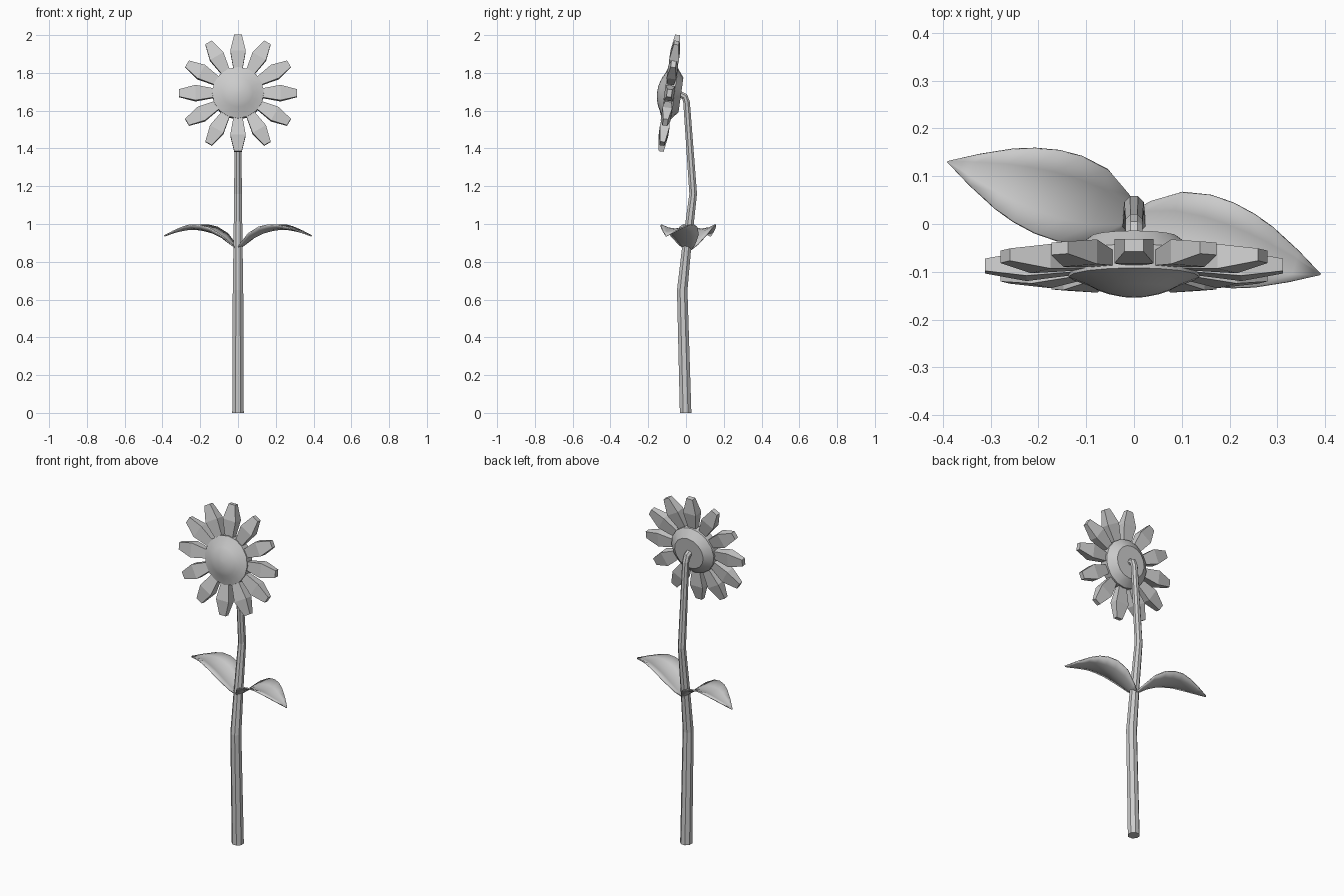
import bpy, bmesh
from math import sin, cos, pi, radians
from mathutils import Matrix, Vector

if "Cube" in bpy.data.objects:
    bpy.data.objects.remove(bpy.data.objects["Cube"])


def loft(name, rings, closed=True, smooth=None, matrix=Matrix()):
    """Skin a list of equal-length point rings; closed rings get end caps."""
    bm = bmesh.new()
    rows = [[bm.verts.new(matrix @ Vector(p)) for p in ring] for ring in rings]
    n = len(rows[0])
    for a, b in zip(rows, rows[1:]):
        for i in range(n if closed else n - 1):
            j = (i + 1) % n
            bm.faces.new((a[i], a[j], b[j], b[i]))
    if closed:
        bm.faces.new(rows[0])
        bm.faces.new(rows[-1])
    bmesh.ops.recalc_face_normals(bm, faces=bm.faces)
    mesh = bpy.data.meshes.new(name)
    bm.to_mesh(mesh)
    bm.free()
    obj = bpy.data.objects.new(name, mesh)
    bpy.context.collection.objects.link(obj)
    if smooth:
        for poly in mesh.polygons:
            poly.use_smooth = True
        mesh.set_sharp_from_angle(angle=radians(smooth))
    return obj


# Stem: tapered eight-sided tube with gentle bends and a hooked top
stem_path = [(-0.002, 0, 0.033), (-0.02, 0.65, 0.030), (0.005, 0.89, 0.026),
             (0.038, 1.16, 0.022), (0.003, 1.645, 0.019), (-0.007, 1.675, 0.019),
             (-0.045, 1.693, 0.019)]
tangents = []
for i in range(len(stem_path)):
    a, b = stem_path[max(i - 1, 0)], stem_path[min(i + 1, len(stem_path) - 1)]
    tangents.append(Vector((0, b[0] - a[0], b[1] - a[1])).normalized())
tangents[0] = Vector((0, 0, 1))
stem_rings = []
for (y, z, r), t in zip(stem_path, tangents):
    side = Vector((0, t.z, -t.y))
    stem_rings.append([Vector((r * cos(a), y, z)) + side * r * sin(a)
                       for a in [2 * pi * (k + 0.5) / 8 for k in range(8)]])
loft("stem", stem_rings)

# Flower head frame: tilted slightly upward, facing -y
head = Matrix.Translation((0, -0.088, 1.6925)) @ Matrix.Rotation(radians(-8), 4, 'X')

# Seed disc: lathed rim with a flat back and domed centre (radius, depth)
disc_profile = [(0.092, 0.062), (0.137, 0.027), (0.137, -0.023), (0.10, -0.037),
                (0.08, -0.048), (0.055, -0.057), (0.028, -0.063), (0.006, -0.065)]
SIDES = 16
loft("seed_disc",
     [[(r * cos(2 * pi * k / SIDES), y, r * sin(2 * pi * k / SIDES))
       for k in range(SIDES)] for r, y in disc_profile],
     smooth=30, matrix=head)

# Petals: twelve faceted blocks (distance, half width, half thickness)
petal_sections = [(0.10, 0.019, 0.013), (0.225, 0.041, 0.026), (0.3115, 0.020, 0.013)]
for k in range(12):
    loft(f"petal_{k + 1}",
         [[(-w, -t, d), (w, -t, d), (w, t, d), (-w, t, d)] for d, w, t in petal_sections],
         matrix=head @ Matrix.Rotation(k * pi / 6, 4, 'Y'))

# Leaves: arched, cupped blades on opposite sides (along, half width, height)
leaf_sections = [(0, 0.018, 0.865), (0.025, 0.045, 0.885), (0.08, 0.081, 0.925),
                 (0.14, 0.092, 0.953), (0.19, 0.090, 0.966), (0.24, 0.080, 0.973),
                 (0.285, 0.065, 0.970), (0.35, 0.034, 0.957), (0.407, 0.002, 0.937)]
for name, angle in (("leaf_left", 180 - 16.8), ("leaf_right", -16.8)):
    place = Matrix.Translation((0, 0.0125, 0)) @ Matrix.Rotation(radians(angle), 4, 'Z')
    leaf = loft(name,
                [[(u, w * s, z + 3.5 * (w * s) ** 2) for s in (-1, -0.5, 0, 0.5, 1)]
                 for u, w, z in leaf_sections],
                closed=False, smooth=60, matrix=place)
    thick = leaf.modifiers.new("thickness", 'SOLIDIFY')
    thick.thickness = 0.007
    thick.offset = 0
